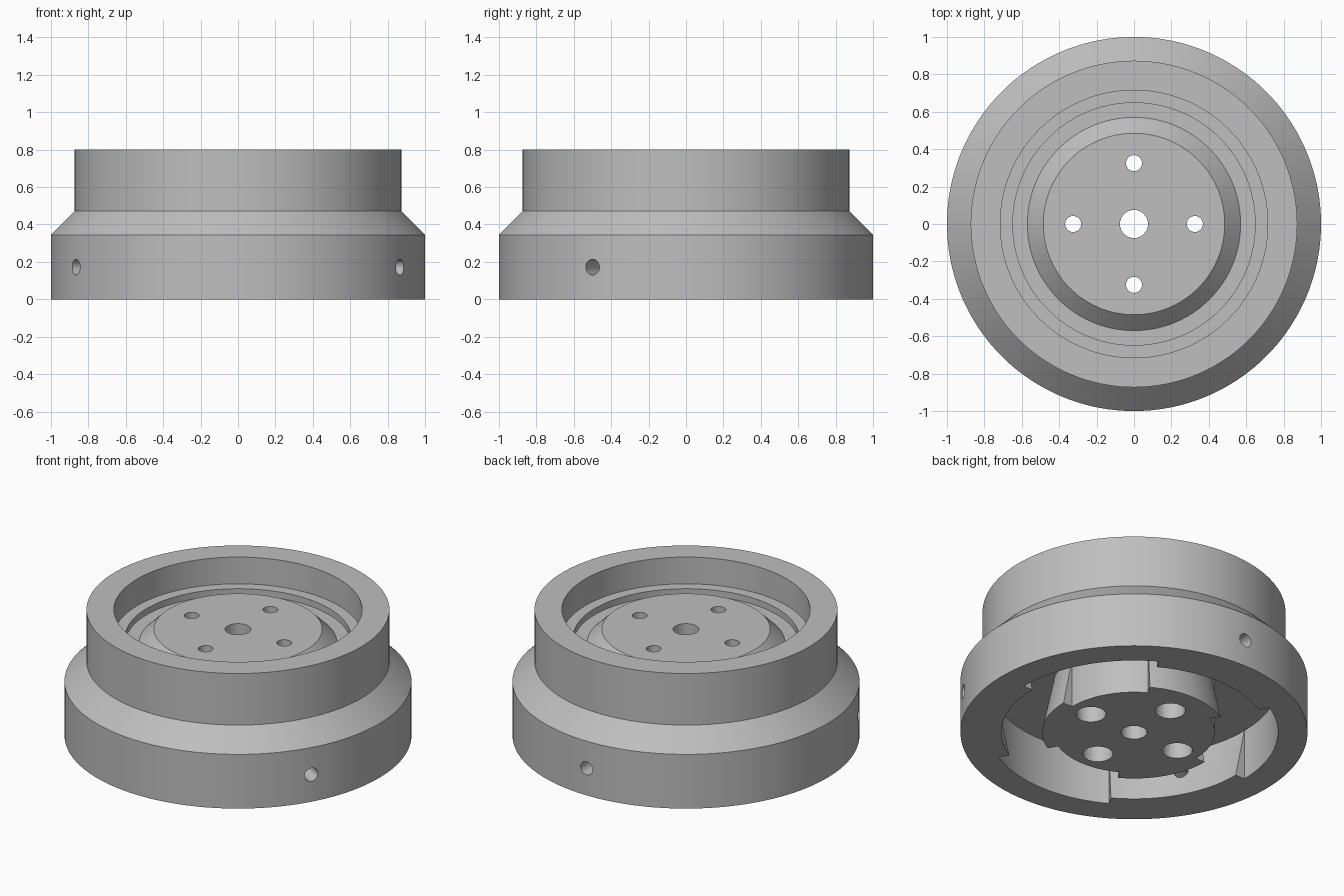
import bpy, bmesh
from math import sin, cos, radians, pi
from mathutils import Matrix, Vector

if "Cube" in bpy.data.objects:
    bpy.data.objects.remove(bpy.data.objects["Cube"])

metal = bpy.data.materials.new("grey_metal")
metal.use_nodes = True
metal.diffuse_color = (0.52, 0.52, 0.52, 1)
metal.node_tree.nodes["Principled BSDF"].inputs["Base Color"].default_value = (0.52, 0.52, 0.52, 1)

SEGMENTS = 180
CEILING = 0.32
HUB, HUB_PAD = 0.465, 0.53       # hub wall and its flared pads
RING, RING_PAD = 0.83, 0.765     # ring wall and its flared pads


def section(pad):
    """Closed radial section; pads flare into the lower channel."""
    hub_lip, ring_lip = (HUB_PAD, RING_PAD) if pad else (HUB, RING)
    return [(0.075, 0), (HUB, 0), (hub_lip, 0), (HUB, CEILING),
            (RING, CEILING), (ring_lip, 0), (RING, 0), (1, 0),
            (1, 0.345), (0.873, 0.472), (0.873, 0.8), (0.715, 0.8),
            (0.715, 0.63), (0.648, 0.63), (0.648, 0.59), (0.57, 0.59),
            (0.485, 0.675), (0.075, 0.675)]


def is_pad(i):
    """Three pads of sixty degrees, evenly spaced."""
    return (i % SEGMENTS) * 360 / SEGMENTS % 120 >= 60


def ring_of_points(bm, i, pad):
    a = 2 * pi * i / SEGMENTS
    return [bm.verts.new((r * cos(a), r * sin(a), z)) for r, z in section(pad)]


def finish(bm, name):
    bmesh.ops.recalc_face_normals(bm, faces=bm.faces)
    mesh = bpy.data.meshes.new(name)
    bm.to_mesh(mesh)
    bm.free()
    ob = bpy.data.objects.new(name, mesh)
    bpy.context.collection.objects.link(ob)
    mesh.materials.append(metal)
    return ob


# Turned body with hub, groove, rim and lower channel
bm = bmesh.new()
for i in range(SEGMENTS):
    a = ring_of_points(bm, i, is_pad(i))
    b = ring_of_points(bm, i + 1, is_pad(i))
    for j in range(len(a)):
        k = (j + 1) % len(a)
        bm.faces.new((a[j], a[k], b[k], b[j]))
    if is_pad(i) != is_pad(i - 1):       # pad end walls
        end = ring_of_points(bm, i, True)
        bm.faces.new(end[1:4])
        bm.faces.new(end[4:7])
bmesh.ops.remove_doubles(bm, verts=bm.verts, dist=0.0005)
bmesh.ops.delete(bm, geom=[v for v in bm.verts if not v.link_faces], context='VERTS')
body = finish(bm, "flange_body")

# Drill cutters: stepped bolt holes and radial screw holes
bm = bmesh.new()


def drill(radius, depth, matrix):
    bmesh.ops.create_cone(bm, cap_ends=True, segments=32, radius1=radius,
                          radius2=radius, depth=depth, matrix=matrix)


def bolt_hole(angle):
    """Small hole through the top, wide counterbore below, as one lathe."""
    centre = Vector((0.325 * cos(angle), 0.325 * sin(angle), 0))
    steps = [(0.087, -0.1), (0.087, 0.5), (0.043, 0.5), (0.043, 0.9)]
    loops = [[bm.verts.new(centre + Vector((r * cos(t * pi / 16), r * sin(t * pi / 16), z)))
              for t in range(32)] for r, z in steps]
    for low, high in zip(loops, loops[1:]):
        for t in range(32):
            u = (t + 1) % 32
            bm.faces.new((low[t], low[u], high[u], high[t]))
    bm.faces.new(loops[0])
    bm.faces.new(loops[-1])


for n in range(4):
    bolt_hole(n * pi / 2)
for n in range(3):
    turn = Matrix.Rotation(radians(90 + 120 * n), 4, 'Z')
    drill(0.042, 0.5, turn @ Matrix.Translation((0.9, 0, 0.172)) @ Matrix.Rotation(pi / 2, 4, 'Y'))
cutter = finish(bm, "drill_cutter")
cutter.hide_render = True

cut = body.modifiers.new("drilled_holes", 'BOOLEAN')
cut.object = cutter
cut.solver = 'EXACT'
bpy.ops.object.select_all(action='DESELECT')
body.select_set(True)
bpy.context.view_layer.objects.active = body
bpy.ops.object.modifier_apply(modifier=cut.name)
bpy.data.objects.remove(cutter)
bpy.ops.object.shade_smooth_by_angle(angle=radians(25))
